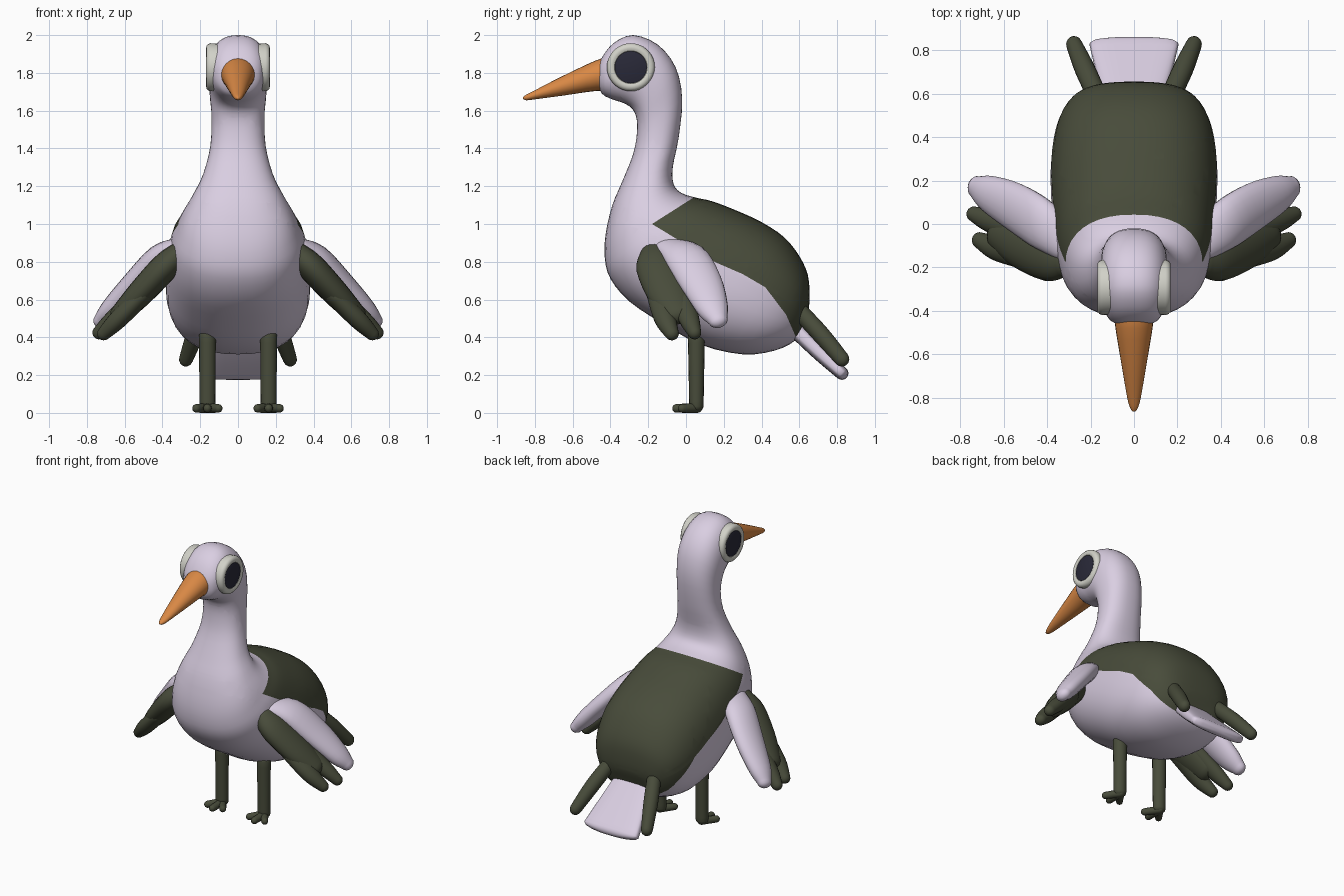
import bpy, bmesh, math
from mathutils import Vector as V

if "Cube" in bpy.data.objects:
    bpy.data.objects.remove(bpy.data.objects["Cube"])


def material(name, rgb):
    m = bpy.data.materials.new(name)
    m.diffuse_color = (*rgb, 1)
    m.use_nodes = True
    m.node_tree.nodes["Principled BSDF"].inputs["Base Color"].default_value = m.diffuse_color
    return m


LILAC = material("pale_lilac", (0.70, 0.62, 0.76))
OLIVE = material("dark_olive", (0.065, 0.072, 0.043))
ORANGE = material("orange", (0.70, 0.25, 0.06))
CREAM = material("cream_grey", (0.64, 0.64, 0.58))
NAVY = material("dark_navy", (0.022, 0.022, 0.04))


def spline(a, b, c, d, t):
    return 0.5 * (2 * b + (c - a) * t + (2 * a - 5 * b + 4 * c - d) * t * t
                  + (3 * b - a - 3 * c + d) * t ** 3)


def refine(rows, sub):
    """Smoothly insert rows between rows; each row is a tuple of vectors."""
    out = []
    last = len(rows) - 1
    for i in range(last):
        a, b, c, d = rows[max(i - 1, 0)], rows[i], rows[i + 1], rows[min(i + 2, last)]
        for k in range(sub):
            out.append(tuple(spline(*q, k / sub) for q in zip(a, b, c, d)))
    return out + [rows[-1]]


def loft(name, rings, mats, n=24, power=2.0, mirror=False, angle=40, edit=None):
    """Skin rings of (centre, half-axis u, half-axis v)."""
    bm = bmesh.new()
    loops = []
    for c, u, v in rings:
        loop = []
        for i in range(n):
            t = math.tau * i / n
            ct, st = math.cos(t), math.sin(t)
            x = math.copysign(abs(ct) ** (2 / power), ct)
            y = math.copysign(abs(st) ** (2 / power), st)
            loop.append(bm.verts.new(c + u * x + v * y))
        loops.append(loop)
    for p, q in zip(loops, loops[1:]):
        for i in range(n):
            j = (i + 1) % n
            bm.faces.new((p[i], p[j], q[j], q[i]))
    bm.faces.new(loops[0])
    bm.faces.new(loops[-1])
    bmesh.ops.recalc_face_normals(bm, faces=bm.faces[:])
    if edit:
        edit(bm)
    me = bpy.data.meshes.new(name)
    bm.to_mesh(me)
    bm.free()
    for m in mats:
        me.materials.append(m)
    ob = bpy.data.objects.new(name, me)
    bpy.context.collection.objects.link(ob)
    bpy.ops.object.select_all(action='DESELECT')
    ob.select_set(True)
    bpy.context.view_layer.objects.active = ob
    bpy.ops.object.shade_smooth_by_angle(angle=math.radians(angle))
    if mirror:
        ob.modifiers.new("mirror", 'MIRROR').use_mirror_merge = False
    return ob


def limb(name, pts, mat, side=(0, 1, 0), n=20, power=2.0, cap=1.0, mirror=True):
    """Rounded tube through (x, y, z, half width, half thickness)."""
    rows = refine([(V(p[:3]), V((p[3], p[4], 0))) for p in pts], 4)
    rings = []
    for i, (c, r) in enumerate(rows):
        d = (rows[min(i + 1, len(rows) - 1)][0] - rows[max(i - 1, 0)][0]).normalized()
        w = V(side)
        w = (w - d * w.dot(d)).normalized()
        rings.append((c, w * r.x, d.cross(w) * r.y))

    def ends(ring, d, r):
        c, u, v = ring
        return [(c + d * r * math.sin(a), u * math.cos(a), v * math.cos(a))
                for a in (0.4, 0.8, 1.15, 1.4)]
    d0 = (rows[0][0] - rows[1][0]).normalized()
    d1 = (rows[-1][0] - rows[-2][0]).normalized()
    rings = (ends(rings[0], d0, rows[0][1].y * cap)[::-1] + rings
             + ends(rings[-1], d1, rows[-1][1].y * cap))
    return loft(name, rings, [mat], n, power, mirror, 60)


def profile_rings(rows, sub):
    """Rows are lower (y, z), upper (y, z), half width."""
    rings = []
    for y0, z0, y1, z1, w in rows:
        a, b = V((0, y0, z0)), V((0, y1, z1))
        rings.append(((a + b) / 2, V((w, 0, 0)), (b - a) / 2))
    return refine(rings, sub)


# Head, neck and body in one skin, with a dark saddle on the back
SADDLE = [(-0.18, 1.0), (0.15, 0.80), (0.30, 0.735), (0.42, 0.665),
          (0.53, 0.52), (0.60, 0.36)]
COLLAR = [(-0.18, 1.0), (0.04, 1.14)]


def paint_saddle(bm):
    for line in (COLLAR, SADDLE):
        for (y0, z0), (y1, z1) in zip(line, line[1:]):
            bmesh.ops.bisect_plane(bm, geom=bm.verts[:] + bm.edges[:] + bm.faces[:],
                                   plane_co=(0, y0, z0), plane_no=(0, z0 - z1, y1 - y0))
    for f in bm.faces:
        _, y, z = f.calc_center_median()
        below_collar = z < 1.0 + (y + 0.18) * 0.14 / 0.22
        above_edge = y > SADDLE[-1][0]
        for (y0, z0), (y1, z1) in zip(SADDLE, SADDLE[1:]):
            if y0 <= y <= y1:
                above_edge = z > z0 + (z1 - z0) * (y - y0) / (y1 - y0)
        f.material_index = int(below_collar and above_edge)


BODY = [
    (-0.472, 1.76, -0.472, 1.82, 0.05), (-0.445, 1.69, -0.44, 1.89, 0.11),
    (-0.39, 1.66, -0.38, 1.96, 0.14), (-0.33, 1.64, -0.28, 2.0, 0.153),
    (-0.285, 1.61, -0.15, 1.95, 0.155), (-0.262, 1.56, -0.055, 1.83, 0.15),
    (-0.26, 1.48, -0.02, 1.66, 0.14), (-0.28, 1.37, -0.04, 1.45, 0.147),
    (-0.34, 1.22, -0.07, 1.30, 0.185), (-0.39, 1.10, -0.065, 1.21, 0.235),
    (-0.425, 0.95, -0.025, 1.165, 0.285), (-0.43, 0.82, 0.05, 1.14, 0.32),
    (-0.40, 0.71, 0.14, 1.12, 0.35), (-0.30, 0.59, 0.27, 1.07, 0.37),
    (-0.12, 0.47, 0.40, 1.01, 0.382), (0.08, 0.36, 0.52, 0.93, 0.38),
    (0.30, 0.31, 0.60, 0.83, 0.35), (0.47, 0.33, 0.645, 0.73, 0.29),
    (0.58, 0.385, 0.655, 0.62, 0.20), (0.615, 0.46, 0.65, 0.55, 0.10)]
loft("body", profile_rings(BODY, 3), [LILAC, OLIVE], 40, 2.35, edit=paint_saddle)

# Beak
BEAK = [(-0.38, 1.70, -0.42, 1.88, 0.092), (-0.47, 1.705, -0.48, 1.865, 0.086),
        (-0.65, 1.68, -0.66, 1.78, 0.056), (-0.80, 1.66, -0.80, 1.708, 0.031),
        (-0.845, 1.655, -0.845, 1.685, 0.018), (-0.863, 1.662, -0.863, 1.672, 0.006)]
loft("beak", profile_rings(BEAK, 3), [ORANGE], 24, angle=60)


# Eyes: raised rims with a dark disc set inside
def eye_part(name, lathe, mat):
    rings = [(V((x, -0.292, 1.83)), V((0, r, 0)), V((0, 0, r))) for r, x in lathe]
    loft(name, rings, [mat], 36, mirror=True)


eye_part("eye_rim", [(0.122, 0.08), (0.127, 0.145), (0.123, 0.158), (0.113, 0.167),
                     (0.098, 0.169), (0.087, 0.164), (0.085, 0.159)], CREAM)
eye_part("eye_pupil", [(0.085, 0.157), (0.085, 0.163), (0.08, 0.165)], NAVY)

# Wings: one pale rear feather, a dark front blade and two dark tips
limb("wing_pale_feather", [
    (0.32, -0.10, 0.875, 0.075, 0.05), (0.42, -0.005, 0.825, 0.115, 0.065),
    (0.55, 0.08, 0.69, 0.112, 0.062), (0.67, 0.14, 0.555, 0.085, 0.055),
    (0.725, 0.17, 0.49, 0.052, 0.04)], LILAC)
limb("wing_dark_blade", [
    (0.32, -0.165, 0.84, 0.08, 0.06), (0.39, -0.15, 0.77, 0.115, 0.075),
    (0.52, -0.09, 0.63, 0.115, 0.07), (0.62, -0.04, 0.525, 0.085, 0.055)], OLIVE)
limb("wing_dark_rear_tip", [
    (0.50, -0.04, 0.65, 0.07, 0.05), (0.66, 0.015, 0.50, 0.055, 0.045),
    (0.735, 0.045, 0.425, 0.036, 0.036)], OLIVE)
limb("wing_dark_front_tip", [
    (0.50, -0.13, 0.63, 0.08, 0.05), (0.63, -0.11, 0.50, 0.06, 0.05),
    (0.71, -0.075, 0.42, 0.038, 0.036)], OLIVE)

# Tail: broad pale fan between two dark feathers
limb("tail_fan", [(0, 0.54, 0.48, 0.13, 0.045), (0, 0.70, 0.325, 0.175, 0.042),
                  (0, 0.825, 0.21, 0.205, 0.035)], LILAC,
     side=(1, 0, 0), n=32, power=3.5, mirror=False)
limb("tail_side_feather", [(0.165, 0.58, 0.56, 0.045, 0.045),
                           (0.225, 0.71, 0.42, 0.047, 0.047),
                           (0.275, 0.825, 0.285, 0.037, 0.04)], OLIVE, side=(1, 0, 0))

# Legs and three-toed feet
limb("leg", [(0.162, 0.055, 0.41, 0.045, 0.045), (0.162, 0.055, 0.2, 0.041, 0.043),
             (0.162, 0.055, 0.035, 0.038, 0.042)], OLIVE, n=16, cap=0.7)
for label, x, y in (("inner", 0.104, -0.02), ("middle", 0.162, -0.05), ("outer", 0.22, -0.02)):
    limb(f"{label}_toe", [(0.162, 0.06, 0.026, 0.026, 0.026),
                          (x, y, 0.024, 0.022, 0.023)], OLIVE, side=(1, 0, 0), n=12)
